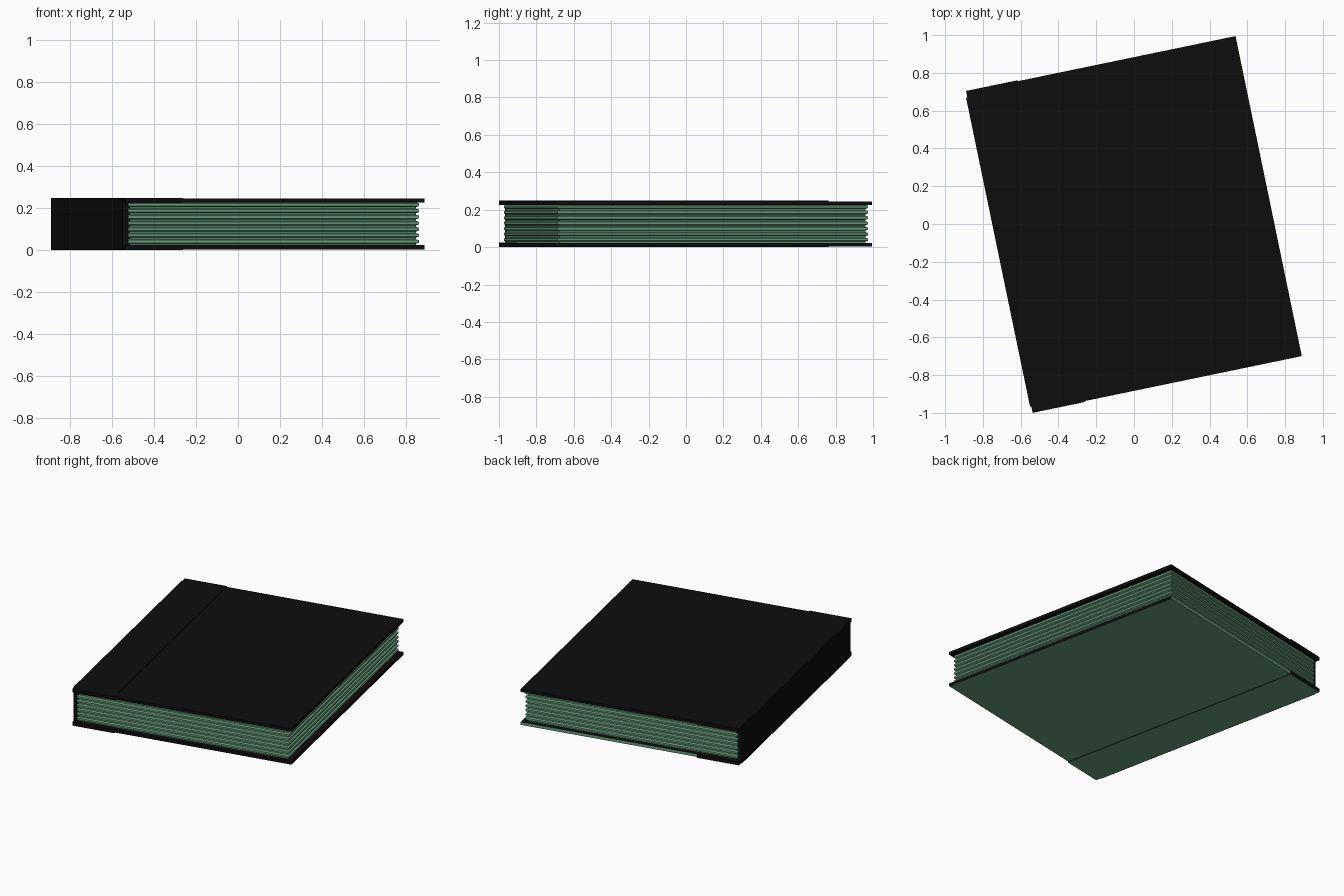
import bpy
import bmesh
import math
from mathutils import Matrix

cube = bpy.data.objects.get("Cube")
if cube:
    bpy.data.objects.remove(cube, do_unlink=True)

WIDTH, LENGTH, HEIGHT = 1.456, 1.74, 0.248
TURN = Matrix.Rotation(math.radians(11.7), 4, 'Z')


def material(name, color):
    mat = bpy.data.materials.new(name)
    mat.use_nodes = True
    mat.diffuse_color = (*color, 1)
    bsdf = mat.node_tree.nodes["Principled BSDF"]
    bsdf.inputs["Base Color"].default_value = (*color, 1)
    return mat


black = material("black_cloth", (0.004, 0.004, 0.004))
green = material("green_paper", (0.135, 0.33, 0.195))


def finish(name, bm, rule=None):
    """Colour faces by rule, turn the part with the book and add it."""
    bmesh.ops.recalc_face_normals(bm, faces=bm.faces)
    bm.normal_update()
    if rule:
        for face in bm.faces:
            face.material_index = int(rule(face.normal))
    bm.transform(TURN)
    mesh = bpy.data.meshes.new(name)
    bm.to_mesh(mesh)
    bm.free()
    mesh.materials.append(black)
    mesh.materials.append(green)
    obj = bpy.data.objects.new(name, mesh)
    bpy.context.collection.objects.link(obj)


def box(name, x, y, z, rule=None):
    """Box from (low, high) ranges along each axis."""
    bm = bmesh.new()
    bmesh.ops.create_cube(bm, size=1)
    for v in bm.verts:
        for i, (low, high) in enumerate((x, y, z)):
            v.co[i] = low if v.co[i] < 0 else high
    finish(name, bm, rule)


hw, hl = WIDTH / 2, LENGTH / 2
board = hl - 0.005
strip_x = (-hw, -hw + 0.28)

# Cover boards: the lower one is paper coloured underneath and at the back
box("top_cover", (-hw + 0.004, hw), (-board, board), (0.225, HEIGHT - 0.003))
box("bottom_cover", (-hw + 0.004, hw), (-board, board), (0.003, 0.023),
    lambda n: n.z < -0.5 or n.y > 0.5)

# Cloth strips wrapped over the boards beside the spine
box("top_spine_strip", strip_x, (-hl, hl), (0.224, HEIGHT))
box("bottom_spine_strip", strip_x, (-hl, hl), (0, 0.024),
    lambda n: n.z < -0.5)

# Spine board, slightly shorter than the covers, lined inside
box("spine", (-hw - 0.007, -hw + 0.03), (-hl + 0.034, hl - 0.034),
    (0.002, HEIGHT - 0.002), lambda n: n.x > 0.5)

# Page block: stacked bundles with bevelled grooves between them
bundles = 7
low, high = 0.022, 0.226
pitch = (high - low) / bundles
levels = []
for i in range(bundles):
    for part, inset in ((0, 0.012), (0.25, 0.012), (0.42, 0), (0.83, 0)):
        levels.append((low + (i + part) * pitch, inset))
levels.append((high, 0.012))

bm = bmesh.new()
rings = []
for z, inset in levels:
    x0, x1 = -hw + 0.02, hw - 0.024 - inset
    y = hl - 0.022 - inset
    rings.append([bm.verts.new((a, b, z)) for a, b in
                  ((x0, -y), (x1, -y), (x1, y), (x0, y))])
for lower, upper in zip(rings, rings[1:]):
    for i in range(4):
        j = (i + 1) % 4
        bm.faces.new((lower[i], lower[j], upper[j], upper[i]))
bm.faces.new(rings[0])
bm.faces.new(rings[-1])
finish("pages", bm, lambda n: True)
